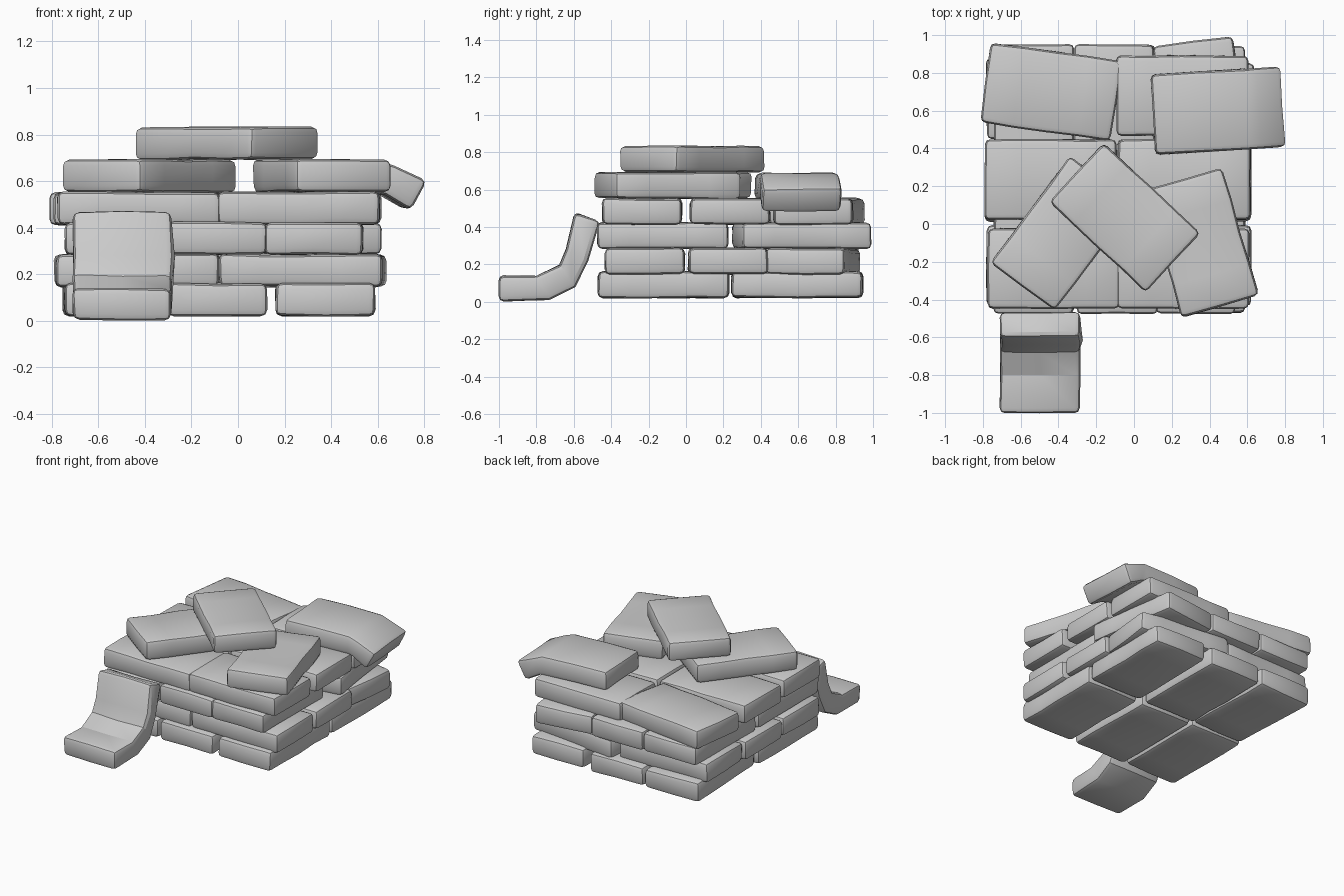
import bpy, bmesh, math, random
from mathutils import Vector, Matrix

random.seed(4)
cube = bpy.data.objects.get("Cube")
if cube:
    bpy.data.objects.remove(cube)

# One plain sackcloth grey
grey = bpy.data.materials.new("sack_grey")
grey.use_nodes = True
COLOUR = (0.6, 0.6, 0.6, 1)
grey.diffuse_color = COLOUR
grey.node_tree.nodes["Principled BSDF"].inputs["Base Color"].default_value = COLOUR

LENGTH, WIDTH, THICK = 0.70, 0.425, 0.14
WOBBLE = 0.004


def jitter():
    return Vector([random.uniform(-WOBBLE, WOBBLE) for _ in range(3)])


def make_bag(name, rings, matrix):
    """Loft a bag through (top, bottom) profile pairs in local x and z, then round its edges."""
    bm = bmesh.new()
    loops = []
    h = WIDTH / 2
    for top, bottom in rings:
        corners = [(top, -h), (top, 0), (top, h), (bottom, h), (bottom, 0), (bottom, -h)]
        loops.append([bm.verts.new(Vector((p[0], y, p[1])) + jitter()) for p, y in corners])
    n = len(loops[0])
    for a, b in zip(loops, loops[1:]):
        for i in range(n):
            j = (i + 1) % n
            bm.faces.new((a[i], a[j], b[j], b[i]))
    for ring in (loops[0], loops[-1]):
        bm.faces.new((ring[0], ring[1], ring[4], ring[5]))
        bm.faces.new((ring[1], ring[2], ring[3], ring[4]))
    bmesh.ops.recalc_face_normals(bm, faces=bm.faces)
    rim = [e for e in bm.edges if e.calc_face_angle(0) > math.radians(60)]
    bmesh.ops.bevel(bm, geom=rim, offset=0.027, segments=2, profile=0.5,
                    affect='EDGES', clamp_overlap=True)
    bmesh.ops.recalc_face_normals(bm, faces=bm.faces)
    mesh = bpy.data.meshes.new(name)
    bm.to_mesh(mesh)
    bm.free()
    mesh.materials.append(grey)
    obj = bpy.data.objects.new(name, mesh)
    bpy.context.collection.objects.link(obj)
    obj.matrix_world = matrix
    bpy.ops.object.select_all(action='DESELECT')
    obj.select_set(True)
    bpy.context.view_layer.objects.active = obj
    bpy.ops.object.shade_smooth_by_angle(angle=math.radians(25))
    return obj


def placed(x, y, z, degrees):
    return Matrix.Translation((x, y, z)) @ Matrix.Rotation(math.radians(degrees), 4, 'Z')


def flat_bag(name, x, y, z, degrees):
    steps = [LENGTH * (i / 4 - 0.5) for i in range(5)]
    rings = [((s, THICK / 2), (s, -THICK / 2)) for s in steps]
    make_bag(name, rings, placed(x, y, z, degrees))


# Stacked courses: bags alternate between pointing back and pointing sideways
courses = {
    "bottom": (0.092, 90, [(-0.53, -0.12, 0), (-0.09, -0.12, 0), (0.375, -0.12, 0),
                           (-0.53, 0.595, 2), (-0.1, 0.595, 0), (0.375, 0.595, 0)]),
    "second": (0.217, 0, [(-0.43, -0.22, 0), (0.27, -0.22, 0), (-0.44, 0.225, 0),
                          (0.27, 0.225, 0), (-0.43, 0.67, 1), (0.27, 0.68, -7)]),
    "third": (0.354, 90, [(-0.53, -0.125, 0), (-0.09, -0.125, 0), (0.325, -0.125, 0),
                          (-0.53, 0.6, 0), (-0.105, 0.6, 0), (0.36, 0.62, 8)]),
    "fourth": (0.483, 0, [(-0.425, -0.235, 0), (0.26, -0.235, 0), (-0.44, 0.235, 0),
                          (0.265, 0.235, 0), (0.255, 0.68, 0), (-0.44, 0.70, -8)]),
}
for course, (z, turn, bags) in courses.items():
    for i, (x, y, twist) in enumerate(bags, 1):
        flat_bag(f"{course}_course_bag_{i}", x, y, z, turn + twist)

# Loose bags thrown on top
flat_bag("loose_bag_left", -0.38, -0.05, 0.622, 53)
flat_bag("loose_bag_right", 0.36, -0.10, 0.622, 106)
flat_bag("topmost_bag", -0.05, 0.035, 0.762, -43)

# Bag drooping over the side edge
droop = [((-0.34, 0.69), (-0.34, 0.55)), ((-0.1, 0.69), (-0.1, 0.55)),
         ((0.16, 0.685), (0.15, 0.55)), ((0.22, 0.665), (0.18, 0.54)),
         ((0.36, 0.605), (0.29, 0.475))]
make_bag("drooping_bag", droop, placed(0.44, 0.60, 0, 3.5))

# Bag slumped from the ground up against the front wall
slump = [((-1.0, 0.14), (-1.0, 0.003)), ((-0.80, 0.14), (-0.73, 0.01)),
         ((-0.68, 0.195), (-0.59, 0.08)), ((-0.64, 0.28), (-0.525, 0.22)),
         ((-0.595, 0.477), (-0.46, 0.43))]
make_bag("slumped_bag", slump, placed(-0.497, 0, 0, 90))
